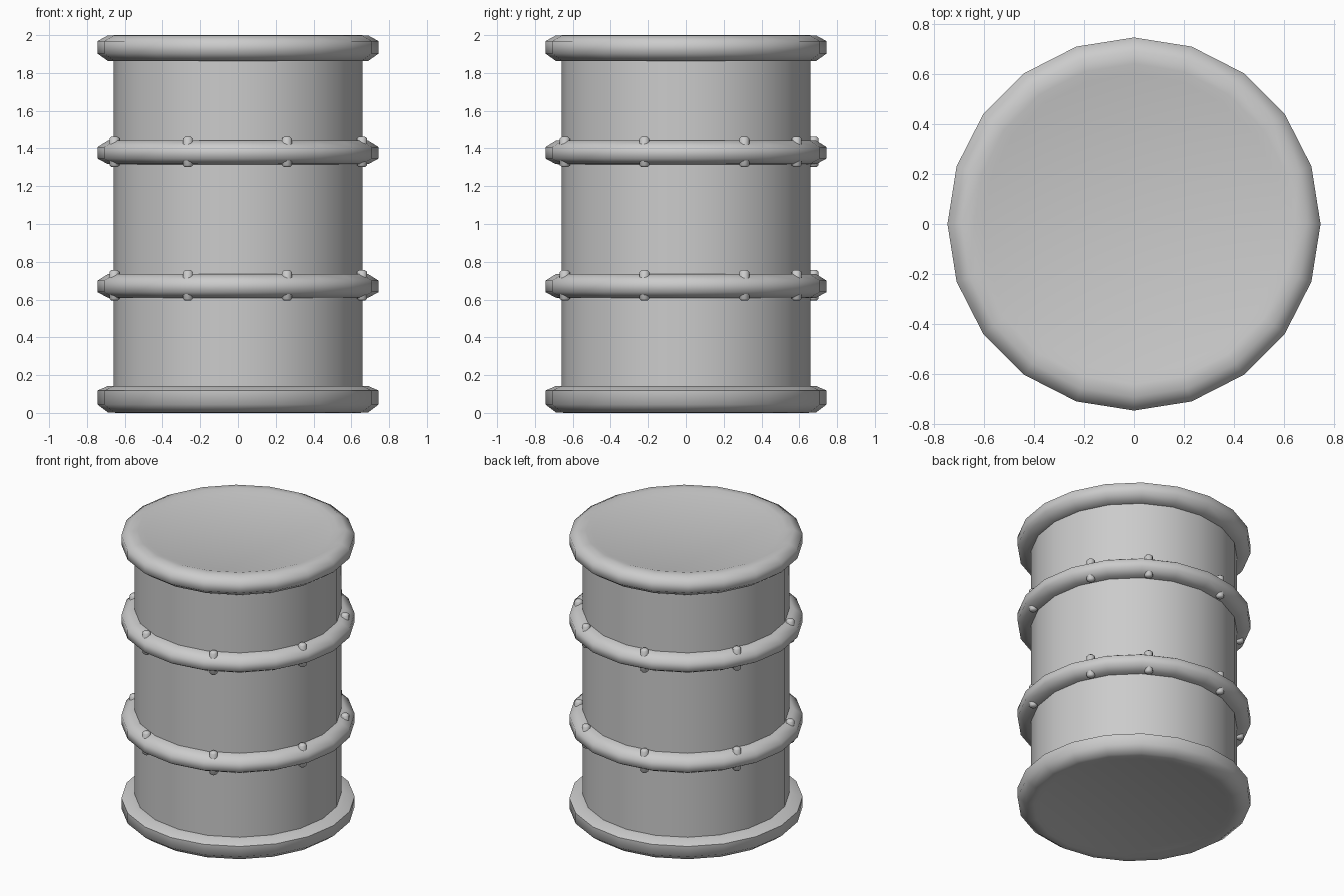
import bpy, bmesh, math

if "Cube" in bpy.data.objects:
    bpy.data.objects.remove(bpy.data.objects["Cube"])

SIDES = 20


def finish(name, bm, angle):
    bmesh.ops.recalc_face_normals(bm, faces=bm.faces)
    me = bpy.data.meshes.new(name)
    bm.to_mesh(me)
    bm.free()
    ob = bpy.data.objects.new(name, me)
    bpy.context.collection.objects.link(ob)
    bpy.ops.object.select_all(action='DESELECT')
    ob.select_set(True)
    bpy.context.view_layer.objects.active = ob
    bpy.ops.object.shade_smooth_by_angle(angle=math.radians(angle))
    return ob


def lathe(name, profile, sides=SIDES, closed=False, angle=65):
    """Revolve (radius, z) points; open profiles ending on an edge are capped."""
    bm = bmesh.new()
    rings = []
    for r, z in profile:
        rings.append([bm.verts.new((r * math.cos(2 * math.pi * i / sides),
                                    r * math.sin(2 * math.pi * i / sides), z))
                      for i in range(sides)])
    pairs = list(zip(rings, rings[1:]))
    if closed:
        pairs.append((rings[-1], rings[0]))
    else:
        bm.faces.new(rings[0])
        bm.faces.new(rings[-1])
    for a, b in pairs:
        for i in range(sides):
            j = (i + 1) % sides
            bm.faces.new((a[i], a[j], b[j], b[i]))
    return finish(name, bm, angle)


# Drum wall
lathe("drum_wall", [(0.66, 0.06), (0.66, 1.94)], angle=30)

# Lid and base: rounded rims with slightly recessed discs
lathe("lid", [(0.60, 1.988), (0.64, 2.0), (0.69, 1.998), (0.745, 1.968),
              (0.745, 1.903), (0.69, 1.864), (0.64, 1.862)])
lathe("base", [(0.60, 0.012), (0.64, 0.0), (0.69, 0.003), (0.745, 0.045),
               (0.745, 0.118), (0.69, 0.142), (0.64, 0.144)])

# Bolts sit at uneven spacing, angles measured from the front
BOLT_ANGLES = (-117, -71, -22.5, 22, 71.5, 116.5, 147.8, 192.5)
bolt_profile = [(0.016, -0.076), (0.027, -0.066), (0.027, 0.076), (0.016, 0.086)]

for label, zc in (("lower", 0.67), ("upper", 1.377)):
    # Hoop around the wall
    lathe(label + "_hoop", [(0.64, zc + 0.066), (0.69, zc + 0.064),
                            (0.745, zc + 0.030), (0.745, zc - 0.030),
                            (0.69, zc - 0.060), (0.64, zc - 0.064)], closed=True)
    # Bolts through the hoop
    first = lathe(label + "_bolt", bolt_profile, sides=10, angle=50)
    for k, deg in enumerate(BOLT_ANGLES):
        ob = first if k == 0 else bpy.data.objects.new(label + "_bolt", first.data)
        if k:
            bpy.context.collection.objects.link(ob)
        a = math.radians(deg)
        ob.location = (0.692 * math.sin(a), -0.692 * math.cos(a), zc)
        ob.rotation_euler.z = a
